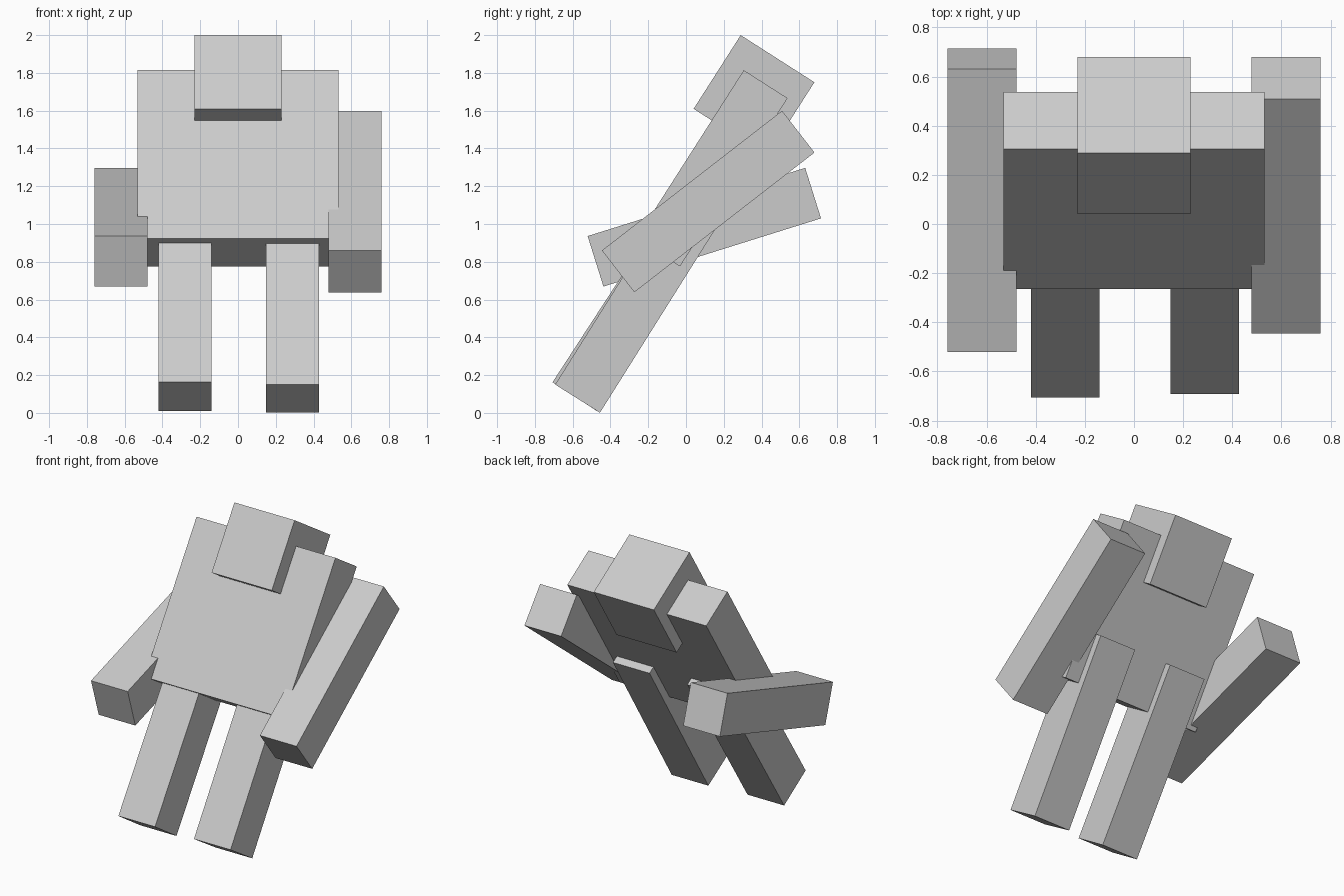
import bpy
from math import radians

if "Cube" in bpy.data.objects:
    bpy.data.objects.remove(bpy.data.objects["Cube"])


def box(name, size, centre, lean):
    """Box leaning back (towards +y) by the given angle in degrees."""
    bpy.ops.mesh.primitive_cube_add(size=1, location=centre,
                                    rotation=(radians(-lean), 0, 0))
    ob = bpy.context.object
    ob.name = name
    ob.scale = size
    bpy.ops.object.transform_apply(location=False, rotation=False, scale=True)
    return ob


LIMB = (0.28, 0.28, 1.207)

# Head and torso share the same backward lean
box("head", (0.46, 0.463, 0.463), (0, 0.36, 1.68), 32.6)
box("torso", (1.062, 0.275, 1.057), (0, 0.137, 1.295), 32.6)

# Arms swing by different amounts
box("left_arm", LIMB, (-0.619, 0.097, 0.983), 72.6)
box("right_arm", LIMB, (0.619, 0.1175, 1.119), 52.2)

# Legs run on up behind the torso
box("left_leg", LIMB, (-0.28, -0.26, 0.592), 33.05)
box("right_leg", LIMB, (0.288, -0.253, 0.5865), 32.15)
